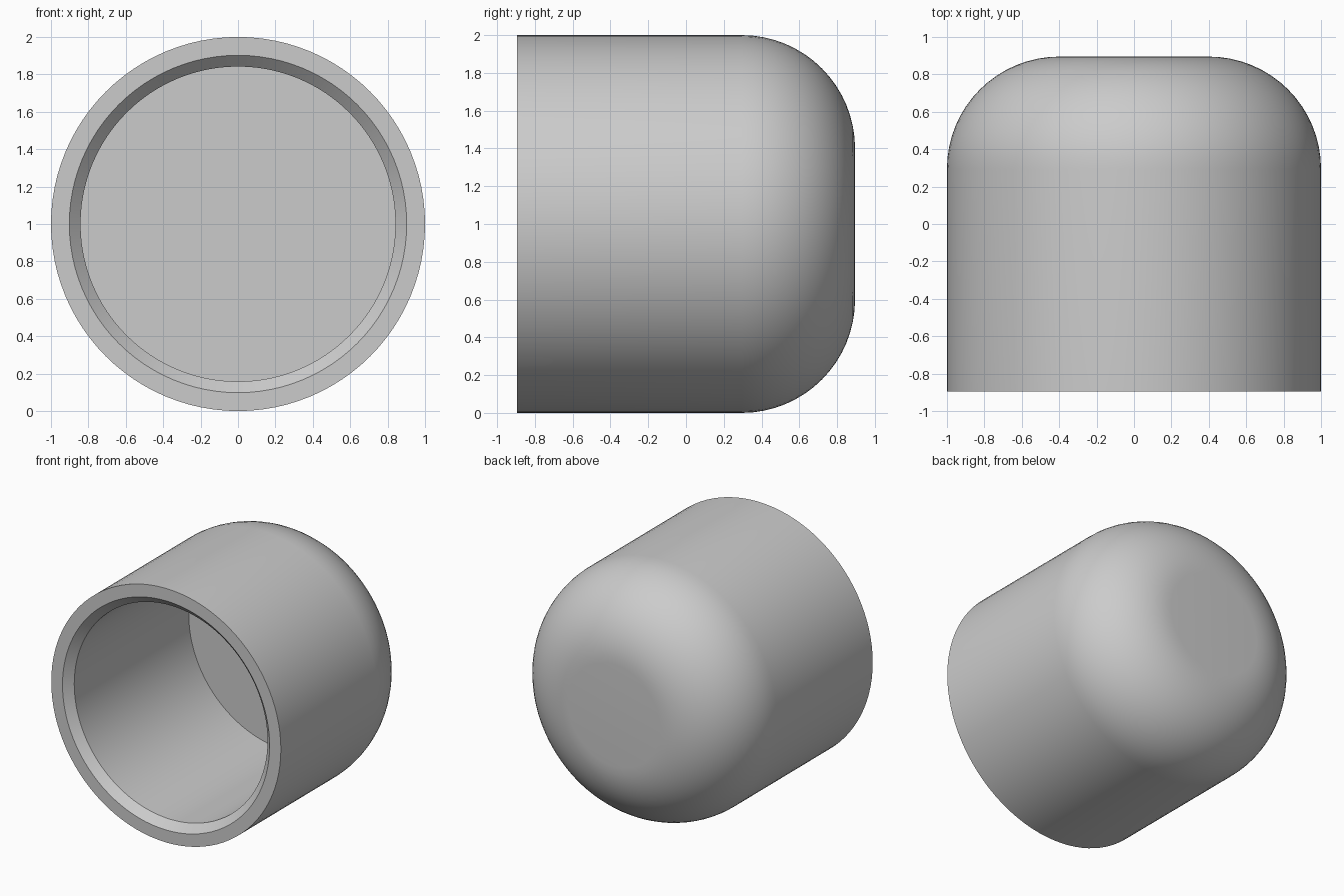
import bpy, bmesh
from math import sin, cos, pi, radians
from mathutils import Vector

cube = bpy.data.objects.get("Cube")
if cube:
    bpy.data.objects.remove(cube, do_unlink=True)

SEGMENTS = 96
HALF = 0.895      # half the length along y
FILLET = 0.6      # rounding of the closed end
BORE = 0.842
FLOOR = 0.59      # y of the bore floor
CHAMFER = 0.06

# Plain grey material
grey = bpy.data.materials.new("plain_grey")
grey.use_nodes = True
colour = (0.6, 0.6, 0.6, 1)
grey.diffuse_color = colour
grey.node_tree.nodes["Principled BSDF"].inputs["Base Color"].default_value = colour

# Profile as (radius, y): bore floor, bore, chamfer, rim, wall, rounded end
profile = [(0, FLOOR), (BORE, FLOOR), (BORE, CHAMFER - HALF),
           (BORE + CHAMFER, -HALF), (1, -HALF)]
steps = 16
for i in range(steps + 1):
    a = pi / 2 * i / steps
    profile.append((1 - FILLET + FILLET * cos(a), HALF - FILLET + FILLET * sin(a)))
profile.append((0, HALF))

# Lathe the profile around the y axis
bm = bmesh.new()
verts = [bm.verts.new((r, y, 1)) for r, y in profile]
edges = [bm.edges.new(pair) for pair in zip(verts, verts[1:])]
bmesh.ops.spin(bm, geom=verts + edges, cent=Vector((0, 0, 1)), axis=Vector((0, 1, 0)),
               angle=2 * pi, steps=SEGMENTS, use_merge=False)
bmesh.ops.remove_doubles(bm, verts=bm.verts, dist=0.0001)
bmesh.ops.recalc_face_normals(bm, faces=bm.faces)

mesh = bpy.data.meshes.new("end_cap")
bm.to_mesh(mesh)
bm.free()
mesh.materials.append(grey)
cap = bpy.data.objects.new("end_cap", mesh)
bpy.context.collection.objects.link(cap)

# Smooth shading with crisp rim and bore edges
bpy.ops.object.select_all(action="DESELECT")
cap.select_set(True)
bpy.context.view_layer.objects.active = cap
bpy.ops.object.shade_smooth_by_angle(angle=radians(30))
